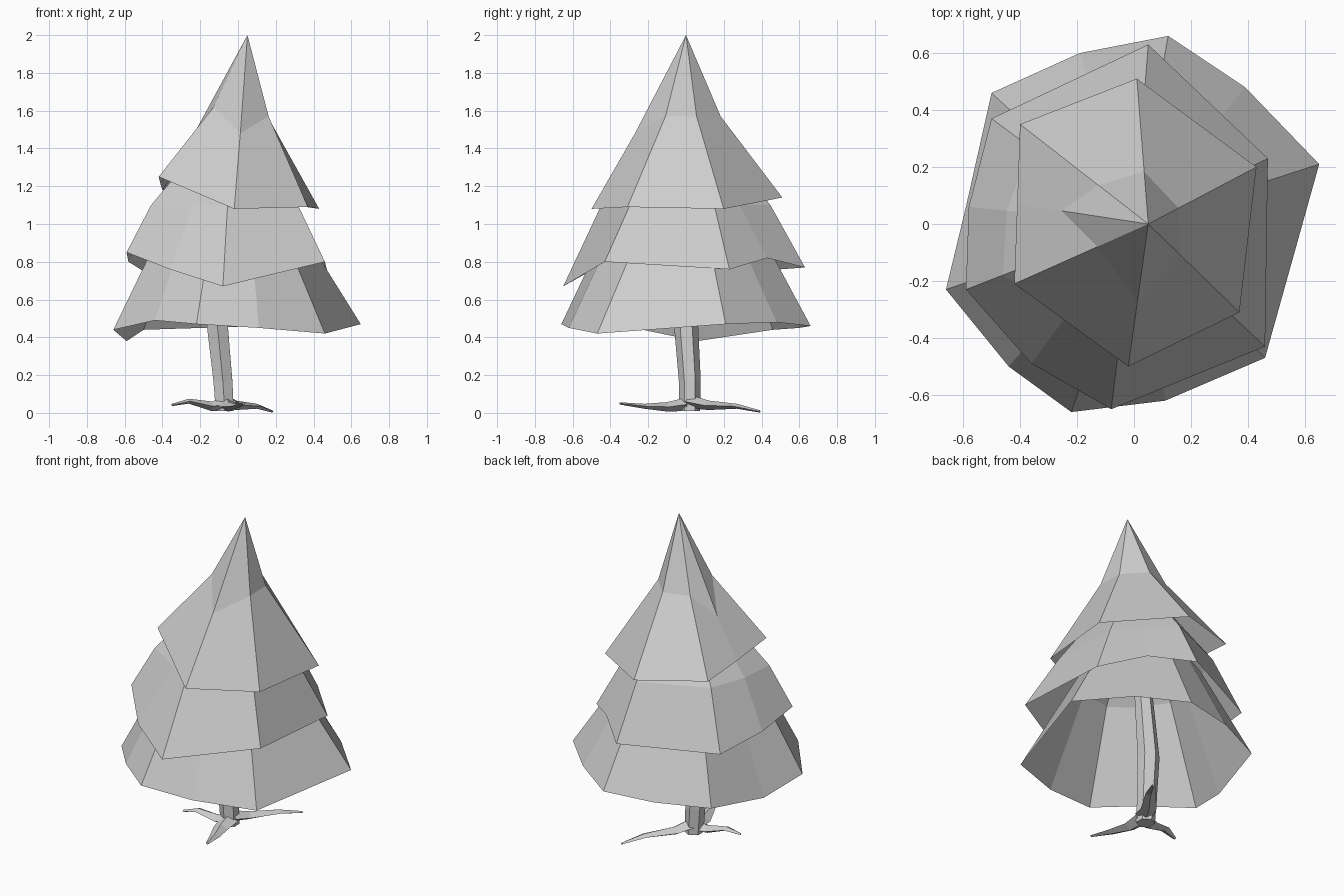
import bpy
import bmesh
from math import cos, sin, pi
from mathutils import Vector

default_cube = bpy.data.objects.get("Cube")
if default_cube:
    bpy.data.objects.remove(default_cube, do_unlink=True)

# One plain material for the whole tree
grey = bpy.data.materials.new("light_grey")
grey.use_nodes = True
grey.diffuse_color = (0.61, 0.61, 0.61, 1)
grey.node_tree.nodes["Principled BSDF"].inputs["Base Color"].default_value = (0.61, 0.61, 0.61, 1)


def finish(name, bm):
    """Turn a bmesh into a flat shaded object."""
    mesh = bpy.data.meshes.new(name)
    bm.to_mesh(mesh)
    bm.free()
    mesh.materials.append(grey)
    tree_part = bpy.data.objects.new(name, mesh)
    bpy.context.collection.objects.link(tree_part)
    return tree_part


def bridge(bm, lower, upper):
    """Join two rings of equal length with quads."""
    count = len(lower)
    for i in range(count):
        j = (i + 1) % count
        bm.faces.new((lower[i], lower[j], upper[j], upper[i]))


def close_to_point(bm, ring, point):
    """Fan a ring of vertices into a single tip."""
    tip = bm.verts.new(point)
    for i, vert in enumerate(ring):
        bm.faces.new((vert, ring[(i + 1) % len(ring)], tip))


def foliage(name, rim, apex):
    """Open, uneven cone: each rim entry is x, y, z, then its shoulder's share of the radius and height."""
    bm = bmesh.new()
    lower, upper = [], []
    for x, y, z, share, shoulder_height in rim:
        lower.append(bm.verts.new((x, y, z)))
        upper.append(bm.verts.new((apex[0] + (x - apex[0]) * share,
                                   apex[1] + (y - apex[1]) * share,
                                   shoulder_height)))
    bridge(bm, lower, upper)
    close_to_point(bm, upper, apex)
    return finish(name, bm)


def limb(name, path, widths, heights, sides):
    """Tapered faceted tube swept along a path."""
    bm = bmesh.new()
    points = [Vector(p) for p in path]
    rings = []
    for i, centre in enumerate(points):
        before = points[max(i - 1, 0)]
        after = points[min(i + 1, len(points) - 1)]
        along = (after - before).normalized()
        # Upright limbs use the x axis as their side direction
        if abs(along.z) > 0.9:
            side = Vector((1, 0, 0))
        else:
            side = Vector((0, 0, 1)).cross(along).normalized()
        up = along.cross(side).normalized()
        ring = []
        for k in range(sides):
            angle = 2 * pi * k / sides + pi / 2
            offset = side * cos(angle) * widths[i] + up * sin(angle) * heights[i]
            ring.append(bm.verts.new(centre + offset))
        rings.append(ring)
    for lower, upper in zip(rings, rings[1:]):
        bridge(bm, lower, upper)
    bm.faces.new(rings[0])
    bm.faces.new(rings[-1])
    bmesh.ops.recalc_face_normals(bm, faces=bm.faces[:])
    return finish(name, bm)


# Lower branches, the widest skirt
foliage("lower_branches", [
    (.46, -.47, .42, .48, 1),
    (.65, .21, .47, .49, 1),
    (.39, .48, .48, .51, 1),
    (.12, .66, .46, .56, 1),
    (-.19, .60, .45, .57, 1),
    (-.50, .46, .44, .56, 1),
    (-.59, .06, .38, .59, 1),
    (-.66, -.23, .44, .59, 1),
    (-.44, -.50, .49, .62, 1),
    (-.22, -.66, .47, .62, 1),
    (.11, -.62, .45, .59, 1),
], (0, 0, 1.45))

# Middle branches
foliage("middle_branches", [
    (.46, -.43, .80, .69, 1.1),
    (.47, .23, .76, .65, 1.1),
    (.26, .43, .82, .66, 1.1),
    (.05, .63, .77, .71, 1.1),
    (-.50, .37, .75, .73, 1.1),
    (-.58, .06, .80, .77, 1.1),
    (-.59, -.23, .85, .78, 1.1),
    (-.36, -.49, .76, .65, 1.1),
    (-.08, -.65, .67, .69, 1.1),
], (0, 0, 1.65))

# Upper branches, rising to the tip
foliage("upper_branches", [
    (.37, -.31, 1.09, .35, 1.57),
    (.43, .20, 1.08, .28, 1.57),
    (.01, .51, 1.14, .36, 1.57),
    (-.40, .35, 1.18, .39, 1.57),
    (-.41, .07, 1.21, .66, 1.44),
    (-.42, -.21, 1.25, .38, 1.62),
    (-.02, -.50, 1.08, .54, 1.48),
], (.05, 0, 2))

# Leaning trunk
trunk_widths = (.055, .058, .064, .05)
limb("trunk",
     [(-.07, .02, .01), (-.08, .02, .17), (-.11, 0, .47), (-.06, 0, 1)],
     trunk_widths, trunk_widths, sides=6)

# Three spreading roots
root_paths = {
    "right_root": [(-.08, 0, .045), (-.14, -.01, .035), (-.26, -.03, .062), (-.35, -.05, .042)],
    "back_root": [(-.06, .02, .06), (-.01, .12, .04), (.10, .27, .035), (.18, .39, .008)],
    "front_root": [(-.06, 0, .045), (-.05, -.10, .032), (-.01, -.22, .035), (.03, -.35, .05)],
}
for root_name, root_path in root_paths.items():
    limb(root_name, root_path,
         widths=(.055, .045, .03, .01),
         heights=(.035, .025, .013, .006), sides=4)
